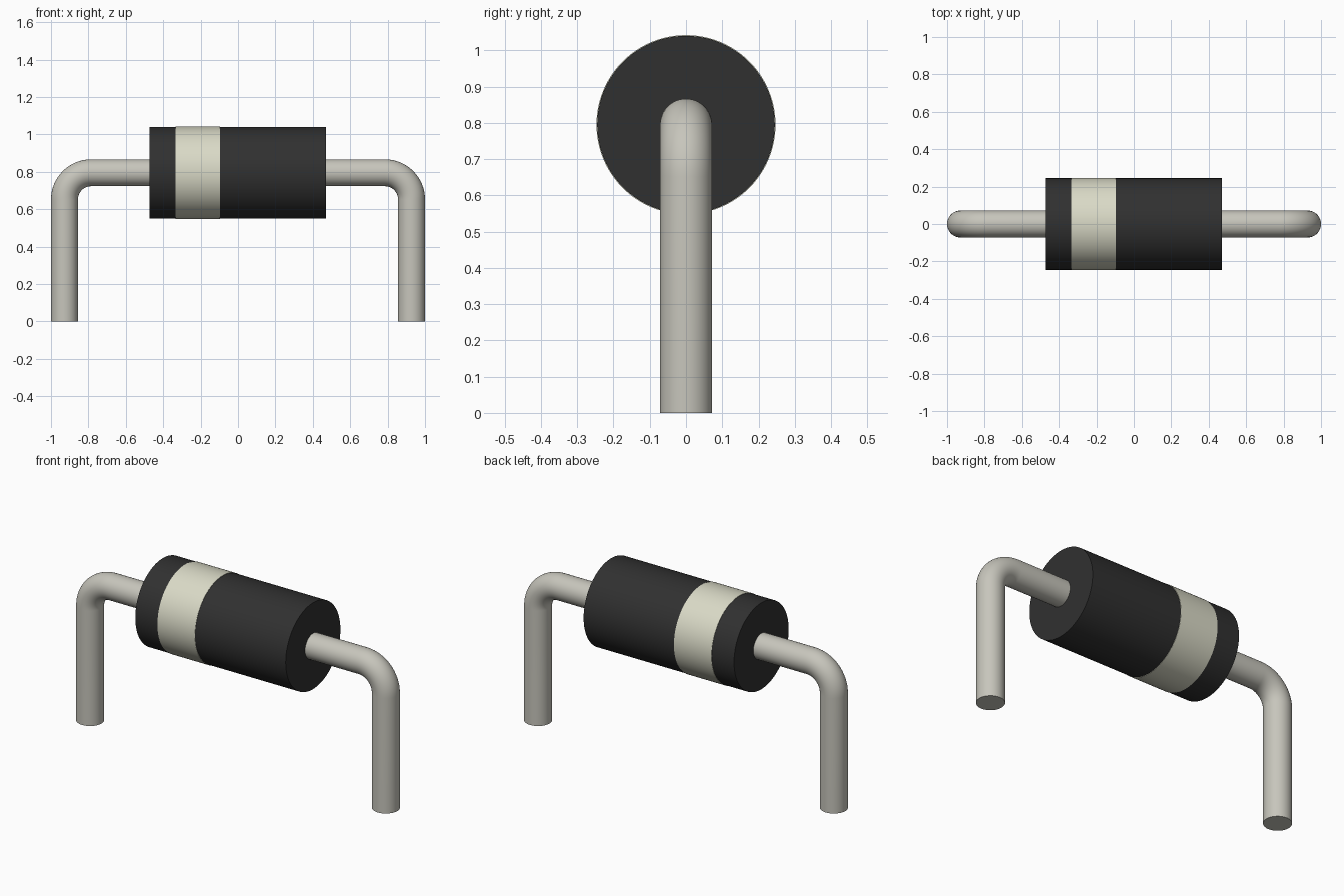
import bpy, bmesh
from math import sin, cos, pi, radians
from mathutils import Vector

if "Cube" in bpy.data.objects:
    bpy.data.objects.remove(bpy.data.objects["Cube"])

AXIS_Z = 0.795      # height of the body axis
WIRE_R = 0.072
BEND_R = 0.143      # centre-line radius of the lead bend
LEG_X = 0.928


def material(name, color):
    m = bpy.data.materials.new(name)
    m.diffuse_color = (*color, 1)
    m.use_nodes = True
    m.node_tree.nodes["Principled BSDF"].inputs["Base Color"].default_value = m.diffuse_color
    return m


def skin(name, rings, mat, closed=False):
    """Join rings of points with quads; cap the ends unless the loop closes."""
    bm = bmesh.new()
    loops = [[bm.verts.new(p) for p in ring] for ring in rings]
    pairs = list(zip(loops, loops[1:]))
    if closed:
        pairs.append((loops[-1], loops[0]))
    for a, b in pairs:
        n = len(a)
        for i in range(n):
            j = (i + 1) % n
            bm.faces.new((a[i], a[j], b[j], b[i]))
    if not closed:
        bm.faces.new(loops[0])
        bm.faces.new(loops[-1])
    bmesh.ops.recalc_face_normals(bm, faces=bm.faces)
    me = bpy.data.meshes.new(name)
    bm.to_mesh(me)
    bm.free()
    ob = bpy.data.objects.new(name, me)
    bpy.context.collection.objects.link(ob)
    me.materials.append(mat)
    bpy.ops.object.select_all(action='DESELECT')
    ob.select_set(True)
    bpy.context.view_layer.objects.active = ob
    bpy.ops.object.shade_smooth_by_angle(angle=radians(35))
    return ob


def ring(center, normal, radius, sides):
    """Circle around a centre; normal is the in-plane axis within XZ."""
    side = Vector((0, 1, 0))
    return [center + radius * (cos(2 * pi * i / sides) * normal
                               + sin(2 * pi * i / sides) * side)
            for i in range(sides)]


def lathe(name, profile, mat, closed=False):
    up = Vector((0, 0, 1))
    return skin(name, [ring(Vector((x, 0, AXIS_Z)), up, r, 96)
                       for x, r in profile], mat, closed)


def lead(name, s, mat):
    """Wire from inside the body, round the bend and down to the ground."""
    cx, cz = LEG_X - BEND_R, AXIS_Z - BEND_R
    path = [((0.45, AXIS_Z), pi / 2)]
    for i in range(17):
        a = pi / 2 * (1 - i / 16)
        path.append(((cx + BEND_R * cos(a), cz + BEND_R * sin(a)), a))
    path.append(((LEG_X, 0), 0))
    return skin(name, [ring(Vector((s * x, 0, z)),
                            Vector((s * cos(a), 0, sin(a))), WIRE_R, 48)
                       for (x, z), a in path], mat)


black = material("black_plastic", (0.03, 0.03, 0.03))
cream = material("cream_paint", (0.70, 0.70, 0.57))
metal = material("tinned_metal", (0.57, 0.56, 0.50))

# Cylindrical body
lathe("body", [(-0.473, 0.245), (0.471, 0.245)], black)

# Polarity band, a thin sleeve around the body
lathe("polarity_band", [(-0.333, 0.24), (-0.333, 0.247),
                        (-0.097, 0.247), (-0.097, 0.24)], cream, closed=True)

# Bent wire leads
lead("left_lead", -1, metal)
lead("right_lead", 1, metal)
